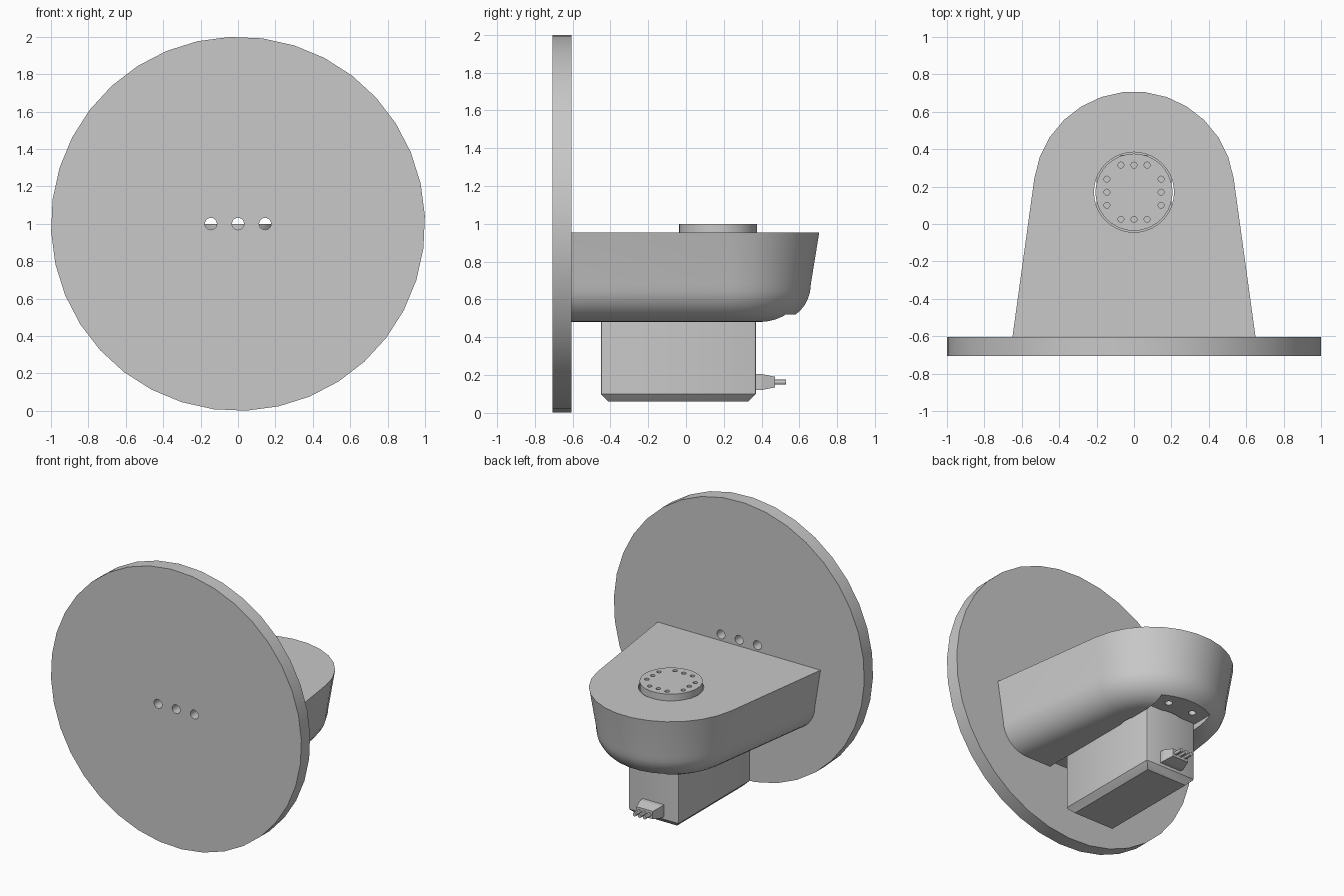
import bpy, bmesh, math
from mathutils import Matrix, Vector

old = bpy.data.objects.get("Cube")
if old:
    bpy.data.objects.remove(old, do_unlink=True)

grey = bpy.data.materials.new("plain grey")
grey.use_nodes = True
grey.diffuse_color = (0.58, 0.58, 0.58, 1)
grey.node_tree.nodes["Principled BSDF"].inputs["Base Color"].default_value = grey.diffuse_color

AXIS_Y = 0.17  # turning axis of the knob and the rounded end


def make(name, bm):
    bmesh.ops.recalc_face_normals(bm, faces=bm.faces)
    mesh = bpy.data.meshes.new(name)
    bm.to_mesh(mesh)
    bm.free()
    mesh.materials.append(grey)
    ob = bpy.data.objects.new(name, mesh)
    bpy.context.collection.objects.link(ob)
    return ob


def add_cylinder(bm, center, radius, depth, sides, along_y=False, turn=0.0):
    rot = Matrix.Rotation(math.radians(90), 4, 'X') if along_y else Matrix()
    bmesh.ops.create_cone(bm, cap_ends=True, segments=sides, radius1=radius, radius2=radius,
                          depth=depth, matrix=Matrix.Translation(center) @ rot
                          @ Matrix.Rotation(turn, 4, 'Z'))


def add_loft(bm, rings):
    """Skin a list of equal-length rings and cap both ends."""
    rows = [[bm.verts.new(p) for p in ring] for ring in rings]
    n = len(rows[0])
    for a, b in zip(rows, rows[1:]):
        for i in range(n):
            j = (i + 1) % n
            bm.faces.new((a[i], a[j], b[j], b[i]))
    bm.faces.new(rows[0])
    bm.faces.new(rows[-1])


def cut(ob, bm):
    """Subtract a temporary cutter and bake the result."""
    cutter = make("cutter", bm)
    cutter.hide_render = True
    mod = ob.modifiers.new("cut", 'BOOLEAN')
    mod.operation, mod.solver, mod.object = 'DIFFERENCE', 'EXACT', cutter
    bpy.context.view_layer.update()
    baked = bpy.data.meshes.new_from_object(ob.evaluated_get(bpy.context.evaluated_depsgraph_get()))
    ob.modifiers.clear()
    ob.data = baked
    baked.materials.clear()
    baked.materials.append(grey)
    bpy.data.objects.remove(cutter, do_unlink=True)


def smooth(ob):
    bpy.ops.object.select_all(action='DESELECT')
    ob.select_set(True)
    bpy.context.view_layer.objects.active = ob
    bpy.ops.object.shade_smooth_by_angle(angle=math.radians(30))


# Upright round plate with three holes in a row
bm = bmesh.new()
add_cylinder(bm, (0, -0.655, 1), 1.0, 0.1, 36, True, math.radians(2.5))
plate = make("round_plate", bm)
bm = bmesh.new()
for x in (-0.145, 0, 0.145):
    add_cylinder(bm, (x, -0.655, 1), 0.032, 0.3, 20, True)
cut(plate, bm)
smooth(plate)


# Bracket: tapered outline with a round end, drafted sides and rounded bottom
def outline(inset, z):
    ring = [(0.65 - inset, -0.605, z)]
    for i in range(14):
        a = math.radians(8 + 164 * i / 13)
        r = 0.538 - inset
        ring.append((r * math.cos(a), AXIS_Y + r * math.sin(a), z))
    ring.append((inset - 0.65, -0.605, z))
    return ring


rings = [outline(0, 0.955)]
for i in range(9):
    t = math.radians(90 * i / 8)
    rings.append(outline(0.245 - 0.2 * math.cos(t), 0.68 - 0.2 * math.sin(t)))
bm = bmesh.new()
add_loft(bm, rings)
bracket = make("bracket", bm)

# Shallow slot along the underside, then the bore for the turning knob
bm = bmesh.new()
bmesh.ops.create_cube(bm, size=1, matrix=Matrix.Translation((0, 0, 0.47))
                      @ Matrix.Diagonal((0.41, 1.6, 0.1, 1)))
cut(bracket, bm)
bm = bmesh.new()
add_cylinder(bm, (0, AXIS_Y, 0.7), 0.214, 1.0, 40)
for x in (-0.1, 0.1):
    add_cylinder(bm, (x, 0.47, 0.5), 0.025, 0.2, 16)
cut(bracket, bm)
smooth(bracket)


# Motor box with a chamfered base
def rectangle(half_x, y0, y1, z):
    return [(half_x, y0, z), (half_x, y1, z), (-half_x, y1, z), (-half_x, y0, z)]


bm = bmesh.new()
add_loft(bm, [rectangle(0.16, -0.41, 0.33, 0.06),
              rectangle(0.2, -0.45, 0.37, 0.1),
              rectangle(0.2, -0.45, 0.37, 0.9)])
corners = [e for e in bm.edges
           if abs(e.verts[0].co.z - e.verts[1].co.z) > 0.1]
bmesh.ops.bevel(bm, geom=corners, offset=0.012, segments=2, affect='EDGES', profile=0.5)
smooth(make("motor_box", bm))


# Cable plug: tapered block with three pins
def upright(half_x, half_z, y):
    return [(sx * half_x, y, 0.163 + sz * half_z)
            for sx, sz in ((1, 1), (1, -1), (-1, -1), (-1, 1))]


bm = bmesh.new()
add_loft(bm, [upright(0.085, 0.042, 0.36), upright(0.085, 0.042, 0.4),
              upright(0.065, 0.028, 0.472)])
make("cable_plug", bm)
bm = bmesh.new()
for x in (-0.04, 0, 0.04):
    add_cylinder(bm, (x, 0.495, 0.163), 0.014, 0.07, 12, True)
smooth(make("plug_pins", bm))

# Turning knob with a ring of twelve holes, on a short shaft
bm = bmesh.new()
add_cylinder(bm, (0, AXIS_Y, 0.974), 0.206, 0.052, 40)
knob = make("turning_knob", bm)
bm = bmesh.new()
for quarter in range(4):
    spin = Matrix.Rotation(math.radians(90 * quarter), 3, 'Z')
    for side in (-0.07, 0, 0.07):
        spot = spin @ Vector((0.145, side, 0)) + Vector((0, AXIS_Y, 0.99))
        add_cylinder(bm, spot, 0.016, 0.06, 14)
cut(knob, bm)
smooth(knob)
bm = bmesh.new()
add_cylinder(bm, (0, AXIS_Y, 0.92), 0.09, 0.08, 24)
smooth(make("knob_shaft", bm))
